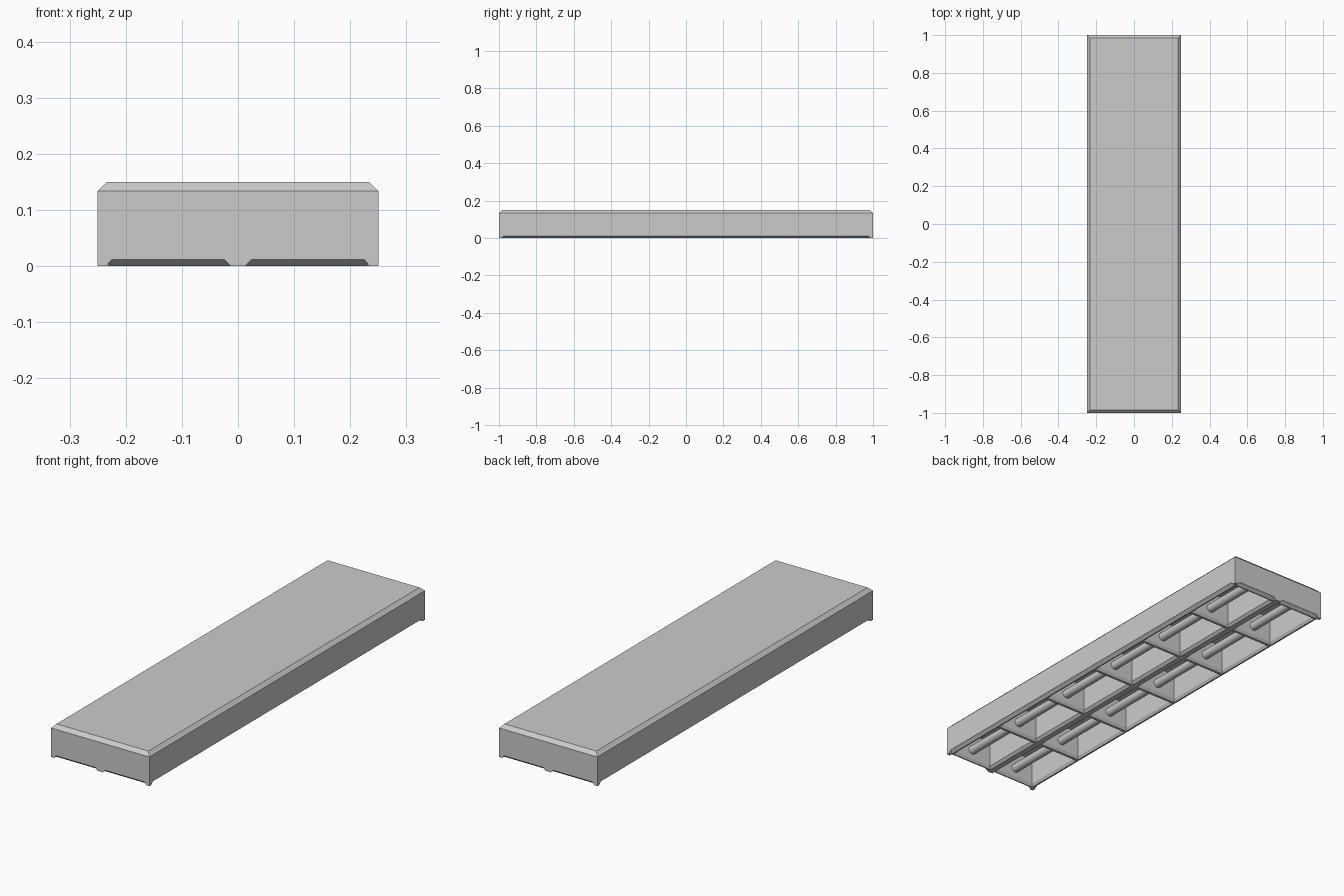
import bpy, bmesh, math
from mathutils import Matrix

if "Cube" in bpy.data.objects:
    bpy.data.objects.remove(bpy.data.objects["Cube"])

W, L, H, C = 0.25, 1.0, 0.15, 0.0165   # half width, half length, height, top chamfer
CELLS = 6


def to_object(name, bm):
    bmesh.ops.recalc_face_normals(bm, faces=bm.faces[:])
    mesh = bpy.data.meshes.new(name)
    bm.to_mesh(mesh)
    bm.free()
    ob = bpy.data.objects.new(name, mesh)
    bpy.context.collection.objects.link(ob)
    return ob


def ring(bm, x, y, z):
    return [bm.verts.new((sx * x, sy * y, z)) for sx, sy in ((-1, -1), (1, -1), (1, 1), (-1, 1))]


def bar(name, profile, start, end, along):
    """Extrude an (offset, z) profile along the x or y axis."""
    bm = bmesh.new()
    ends = []
    for t in (start, end):
        ends.append([bm.verts.new((o, t, z) if along == 'Y' else (t, o, z)) for o, z in profile])
    n = len(profile)
    for i in range(n):
        j = (i + 1) % n
        bm.faces.new((ends[0][i], ends[0][j], ends[1][j], ends[1][i]))
    bm.faces.new(ends[0])
    bm.faces.new(ends[1])
    return to_object(name, bm)


# Housing: open-bottomed shell with a chamfered top rim
bm = bmesh.new()
T = 0.015
rings = [ring(bm, W - T, L - T, H - T), ring(bm, W - T, L - T, 0.012), ring(bm, W, L, 0.012),
         ring(bm, W, L, H - C), ring(bm, W - C, L - C, H)]
for a, b in zip(rings, rings[1:]):
    for i in range(4):
        j = (i + 1) % 4
        bm.faces.new((a[i], a[j], b[j], b[i]))
bm.faces.new(rings[0])
bm.faces.new(rings[-1])
to_object("housing", bm)

# Bottom rim: bars with a sloping outer edge, repeated on both sides and ends
for s, side in ((-1, "left"), (1, "right")):
    prof = [(s * W, 0.0125), (s * (W - 0.015), 0), (s * (W - 0.02), 0),
            (s * (W - 0.028), 0.012), (s * (W - 0.028), H - T), (s * (W - T), H - T), (s * (W - T), 0.0125)]
    bar("rim_" + side, prof, -L + 0.012, L - 0.012, 'Y')
for s, side in ((-1, "front"), (1, "back")):
    prof = [(s * L, 0.0125), (s * (L - 0.015), 0), (s * (L - 0.02), 0),
            (s * (L - 0.028), 0.012), (s * (L - 0.028), H - T), (s * (L - T), H - T), (s * (L - T), 0.0125)]
    bar("rim_" + side, prof, -W + 0.012, W - 0.012, 'X')

# Corner feet: small tapered blocks flush with the outer walls
for sx in (-1, 1):
    for sy in (-1, 1):
        bm = bmesh.new()
        levels = []
        for z, d in ((0, 0.015), (0.0125, 0.026)):
            levels.append([bm.verts.new((sx * x, sy * y, z)) for x, y in
                           ((W, L), (W - d, L), (W - d, L - d), (W, L - d))])
        for i in range(4):
            j = (i + 1) % 4
            bm.faces.new((levels[0][i], levels[0][j], levels[1][j], levels[1][i]))
        for f in levels:
            bm.faces.new(f)
        to_object("corner_foot", bm)

# Central spine, narrowing towards its bottom face
bar("center_spine", [(-0.013, 0), (0.013, 0), (0.024, 0.011), (0.024, 0.0125), (0.024, H - T),
                     (-0.024, H - T), (-0.024, 0.0125), (-0.024, 0.011)], -L + 0.0, L - 0.0, 'Y').name = "center_spine"
# keep the upper part of the spine behind the end walls
for v in bpy.data.objects["center_spine"].data.vertices:
    if v.co.z > H - C:
        v.co.z = H - C

# Cross louvres dividing the cells
for i in range(1, CELLS):
    y = -L + 2 * L * i / CELLS
    bar("cross_louvre", [(y - 0.006, 0), (y + 0.006, 0), (y + 0.014, 0.012), (y + 0.014, H - T),
                         (y - 0.014, H - T), (y - 0.014, 0.012)], -W + 0.018, W - 0.018, 'X')

# Lamp tubes running through each row of cells
for s in (-1, 1):
    bm = bmesh.new()
    bmesh.ops.create_cone(bm, cap_ends=True, segments=16, radius1=0.02, radius2=0.02, depth=2 * L - 0.04,
                          matrix=Matrix.Translation((s * 0.125, 0, 0.055)) @ Matrix.Rotation(math.pi / 2, 4, 'X'))
    ob = to_object("lamp_tube", bm)
    for p in ob.data.polygons:
        p.use_smooth = len(p.vertices) == 4
